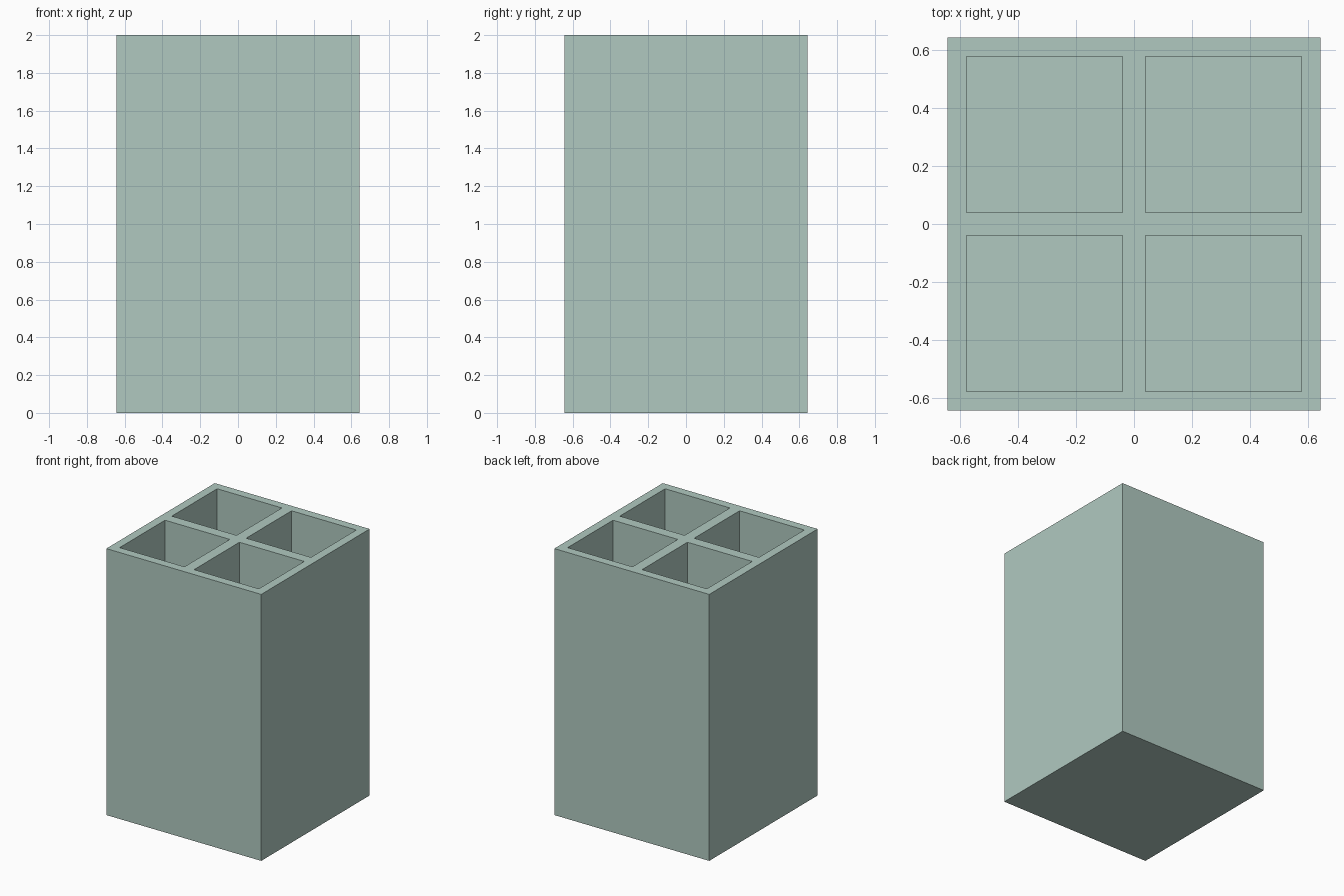
import bpy
import bmesh
from mathutils import Vector

cube = bpy.data.objects.get("Cube")
if cube:
    bpy.data.objects.remove(cube, do_unlink=True)

HALF = 0.643      # half of the outer width
HEIGHT = 2.0
INNER = 0.04      # half of the divider thickness
OUTER = 0.578     # inner face of the outer wall
FLOOR = 0.065     # thickness of the base

# Sage green colour
sage = bpy.data.materials.new("sage_green")
sage.use_nodes = True
colour = (0.434, 0.584, 0.527, 1.0)
sage.diffuse_color = colour
sage.node_tree.nodes["Principled BSDF"].inputs["Base Color"].default_value = colour

# Solid block
bm = bmesh.new()
bmesh.ops.create_cube(bm, size=1)
bmesh.ops.scale(bm, vec=(2 * HALF, 2 * HALF, HEIGHT), verts=bm.verts)
bmesh.ops.translate(bm, vec=(0, 0, HEIGHT / 2), verts=bm.verts)

# Score the top along the compartment edges
for axis in (Vector((1, 0, 0)), Vector((0, 1, 0))):
    for offset in (-OUTER, -INNER, INNER, OUTER):
        top = [f for f in bm.faces if f.normal.z > 0.9]
        edges = {e for f in top for e in f.edges}
        verts = {v for f in top for v in f.verts}
        bmesh.ops.bisect_plane(bm, geom=top + list(edges) + list(verts),
                               plane_co=axis * offset, plane_no=axis)
        bm.normal_update()

# Sink the four compartments
def in_compartment(face):
    c = face.calc_center_median()
    return face.normal.z > 0.9 and all(INNER < abs(v) < OUTER for v in c.xy)

openings = [f for f in bm.faces if in_compartment(f)]
floors = bmesh.ops.extrude_discrete_faces(bm, faces=openings)["faces"]
bmesh.ops.translate(bm, vec=(0, 0, FLOOR - HEIGHT),
                    verts=list({v for f in floors for v in f.verts}))
bmesh.ops.recalc_face_normals(bm, faces=bm.faces)

mesh = bpy.data.meshes.new("divided_holder")
bm.to_mesh(mesh)
bm.free()
mesh.materials.append(sage)
holder = bpy.data.objects.new("divided_holder", mesh)
bpy.context.collection.objects.link(holder)
